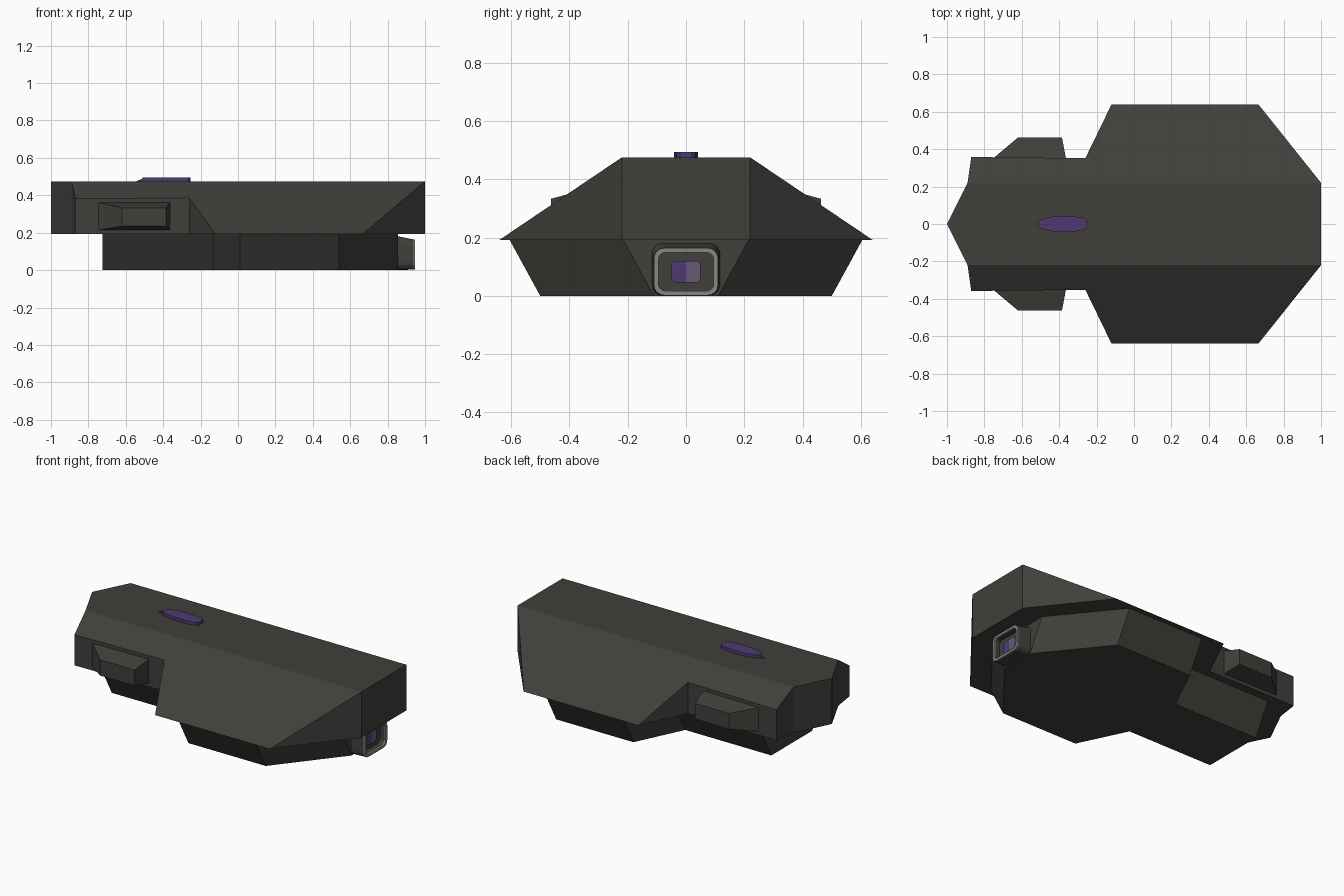
import bpy, bmesh, math

if "Cube" in bpy.data.objects:
    bpy.data.objects.remove(bpy.data.objects["Cube"])


def material(name, r, g, b):
    m = bpy.data.materials.new(name)
    m.diffuse_color = (r, g, b, 1)
    m.use_nodes = True
    m.node_tree.nodes["Principled BSDF"].inputs["Base Color"].default_value = m.diffuse_color
    return m


DARK = material("dark_hull", 0.05, 0.05, 0.044)
PURPLE = material("purple", 0.075, 0.042, 0.17)
LILAC = material("light_purple", 0.14, 0.10, 0.19)
GREY = material("frame_grey", 0.25, 0.24, 0.21)


def build(name, verts, faces, mat):
    bm = bmesh.new()
    vs = [bm.verts.new(v) for v in verts]
    for f in faces:
        bm.faces.new([vs[i] for i in f])
    bmesh.ops.remove_doubles(bm, verts=bm.verts[:], dist=1e-5)
    bmesh.ops.recalc_face_normals(bm, faces=bm.faces[:])
    me = bpy.data.meshes.new(name)
    bm.to_mesh(me)
    bm.free()
    ob = bpy.data.objects.new(name, me)
    bpy.context.collection.objects.link(ob)
    me.materials.append(mat)
    return ob


def loft(name, rings, mat, caps=(True, True)):
    n = len(rings[0])
    faces = [[k * n + i, k * n + (i + 1) % n, (k + 1) * n + (i + 1) % n, (k + 1) * n + i]
             for k in range(len(rings) - 1) for i in range(n)]
    if caps[0]:
        faces.append(list(range(n)))
    if caps[1]:
        faces.append(list(range((len(rings) - 1) * n, len(rings) * n)))
    return build(name, [p for r in rings for p in r], faces, mat)


def mirrored(half):
    return half + [(x, -y) for x, y in reversed(half) if y]


def rounded(x, hw, zc, hh, r, n=4):
    pts = []
    for q, (sy, sz) in enumerate([(1, 1), (-1, 1), (-1, -1), (1, -1)]):
        for i in range(n + 1):
            a = math.pi / 2 * (q + i / n)
            pts.append((x, sy * (hw - r) + r * math.cos(a), zc + sz * (hh - r) + r * math.sin(a)))
    return pts


# upper hull: plan outline with the sides sloped off
Z0, Z1 = 0.192, 0.475
half = [(1, .22), (.665, .64), (-.12, .64), (-.26, .352), (-.87, .358), (-.89, .22), (-1, 0)]
plan = mirrored(half)
n = len(plan)
roof_z = lambda y: Z1 - max(0, abs(y) - .22) / .42 * (Z1 - Z0)
verts = [(x, y, Z0) for x, y in plan] + [(x, y, roof_z(y)) for x, y in plan]
walls = [[i, (i + 1) % n, n + (i + 1) % n, n + i] for i in range(n)
         if not (abs(plan[i][1]) == .64 and plan[i][1] == plan[(i + 1) % n][1])]
walls = [[v for k, v in enumerate(f) if not (v >= n and abs(plan[v - n][1]) == .64)] for f in walls]
# low points of the roof reuse the base corners
low = lambda i: i if abs(plan[i][1]) == .64 else n + i
left = [low(i) for i in range(6)]
right = [low(i) for i in range(7, n)]
top = [n + i for i in (0, 5, 6, 7, n - 1)]
used = verts[:]
hull = build("upper_hull", used, walls + [left, right, top, list(range(n))], DARK)
bm = bmesh.new()
bm.from_mesh(hull.data)
bmesh.ops.delete(bm, geom=[v for v in bm.verts if not v.link_faces], context='VERTS')
bm.to_mesh(hull.data)
bm.free()

# lower hull: sides lean inward toward the ground
keel = mirrored([(.855, .11), (.54, .5), (.01, .5), (-.135, .2), (-.725, .2)])
flare = lambda y: y + math.copysign(.105, y)
loft("lower_hull", [[(x, y, 0) for x, y in keel], [(x, flare(y), Z0) for x, y in keel]], DARK)

# side pods
for s, side in ((1, "back"), (-1, "front")):
    loft(side + "_pod", [
        [(x, s * .345, z) for x, z in ((-.76, .212), (-.363, .212), (-.363, .365), (-.76, .365))],
        [(x, s * .463, z) for x, z in ((-.62, .235), (-.385, .235), (-.385, .333), (-.62, .333))]], DARK)

# lens housing, frame and two-tone lens
outer = lambda x: rounded(x, .11, .083, .081, .035)
inner = lambda x: rounded(x, .095, .083, .066, .025)
loft("lens_housing", [rounded(.8, .12, .0965, .095, .035), outer(.937), inner(.937), inner(.905)], DARK)
loft("lens_frame", [outer(.937), outer(.946), inner(.946), inner(.937)], GREY, (False, False))
pane = rounded(0, .05, .083, .037, .015)
for s, mat, nm in ((1, LILAC, "lens_light_half"), (-1, PURPLE, "lens_dark_half")):
    part = [(y, z) for _, y, z in pane if y * s > 0]
    # close each half along the centre line
    part += [(0, .046), (0, .12)]
    part.sort(key=lambda p: math.atan2(p[1] - .083, p[0] - s * .025))
    loft(nm, [[(x, y, z) for y, z in part] for x in (.9, .915)], mat)

# roof marker with a dark wedge tip
marker = mirrored([(-.51, .012), (-.495, .026), (-.42, .042), (-.33, .042), (-.265, .032), (-.255, .02)])
loft("roof_marker", [[(x, y, z) for x, y in marker] for z in (.47, .494)], PURPLE)
build("marker_tip", [(-.545, 0, .474), (-.505, .014, .474), (-.505, -.014, .474),
                     (-.505, .014, .492), (-.505, -.014, .492)],
      [(0, 1, 2), (0, 1, 3), (0, 2, 4), (0, 3, 4), (1, 2, 4, 3)], DARK)
